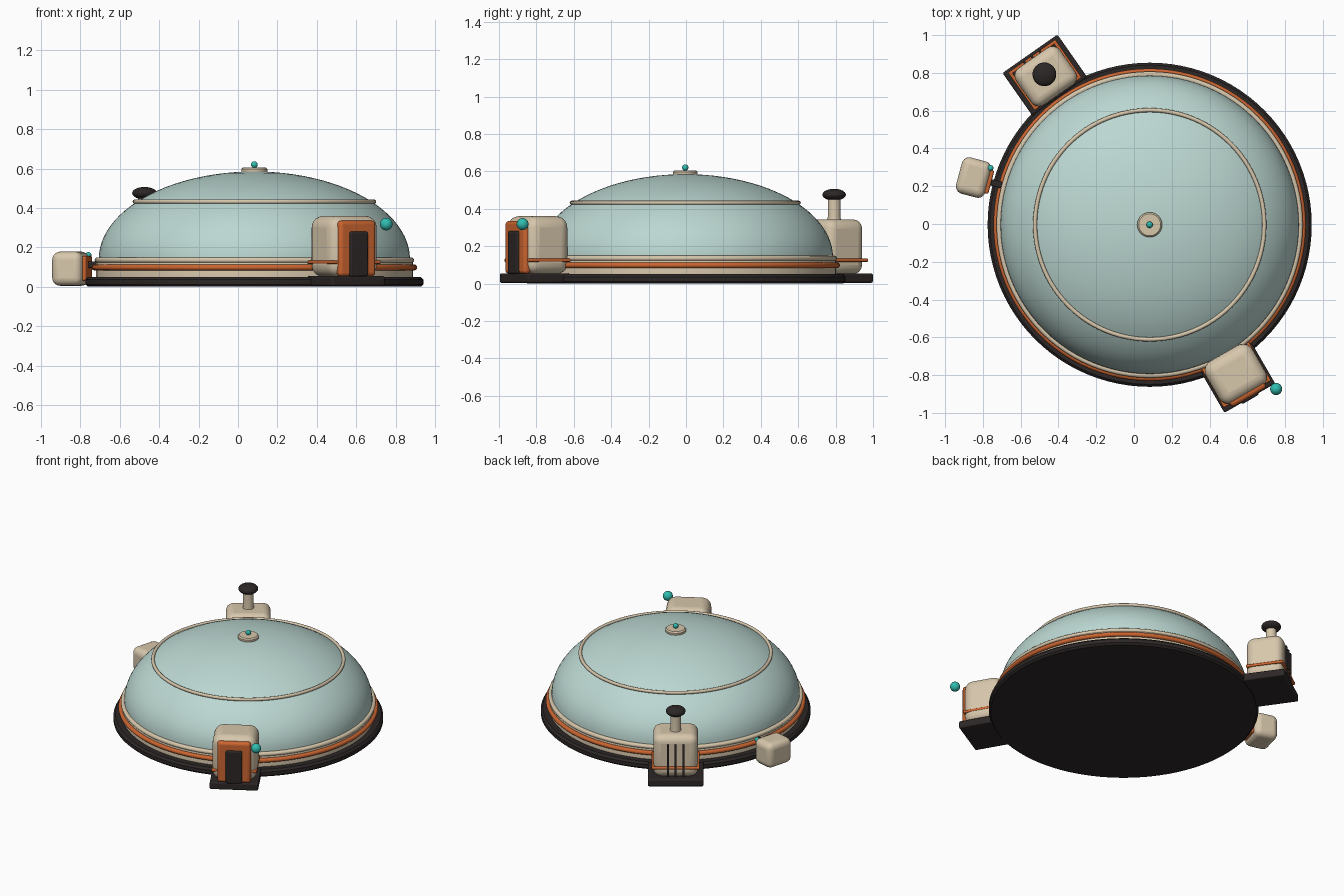
import bpy, bmesh, math
from mathutils import Matrix, Vector

if "Cube" in bpy.data.objects:
    bpy.data.objects.remove(bpy.data.objects["Cube"], do_unlink=True)

HUB = Vector((0.083, -0.004, 0))


def material(name, rgb):
    m = bpy.data.materials.new(name)
    m.use_nodes = True
    m.diffuse_color = (*rgb, 1)
    m.node_tree.nodes["Principled BSDF"].inputs["Base Color"].default_value = (*rgb, 1)
    return m


DOME = material("pale_blue", (0.50, 0.68, 0.64))
CREAM = material("cream", (0.68, 0.57, 0.41))
ORANGE = material("orange", (0.60, 0.13, 0.03))
DARK = material("charcoal", (0.026, 0.02, 0.02))
TEAL = material("teal", (0.03, 0.50, 0.43))


def finish(name, bm, mat, angle=0, radius=0, bevel=0):
    """Turn a bmesh into a smooth object placed around the hub."""
    bmesh.ops.recalc_face_normals(bm, faces=bm.faces)
    mesh = bpy.data.meshes.new(name)
    bm.to_mesh(mesh)
    bm.free()
    obj = bpy.data.objects.new(name, mesh)
    bpy.context.collection.objects.link(obj)
    mesh.materials.append(mat)
    turn = Matrix.Rotation(math.radians(angle), 4, "Z")
    obj.matrix_world = Matrix.Translation(HUB) @ turn @ Matrix.Translation((radius, 0, 0))
    if bevel:
        mod = obj.modifiers.new("rounding", "BEVEL")
        mod.width = bevel
        mod.segments = 5
    bpy.ops.object.select_all(action="DESELECT")
    obj.select_set(True)
    bpy.context.view_layer.objects.active = obj
    bpy.ops.object.shade_smooth_by_angle(angle=math.radians(40))
    return obj


def lathe(name, profile, mat, angle=0, radius=0, steps=96, closed=False):
    """Spin (radius, height) points about the vertical axis."""
    bm = bmesh.new()
    verts = [bm.verts.new((r, 0, z)) for r, z in profile]
    pairs = list(zip(verts, verts[1:]))
    if closed:
        pairs.append((verts[-1], verts[0]))
    edges = [bm.edges.new(p) for p in pairs]
    bmesh.ops.spin(bm, geom=verts + edges, axis=(0, 0, 1), cent=(0, 0, 0),
                   angle=math.tau, steps=steps)
    bmesh.ops.remove_doubles(bm, verts=bm.verts, dist=1e-5)
    return finish(name, bm, mat, angle, radius)


def hoop(name, radius, z, thick, mat):
    ring = [(radius + thick * math.cos(a * math.tau / 12),
             z + thick * math.sin(a * math.tau / 12)) for a in range(12)]
    return lathe(name, ring, mat, closed=True)


def ball(name, size, z, mat, angle=0, radius=0, side=0, squash=1):
    bm = bmesh.new()
    bmesh.ops.create_uvsphere(bm, u_segments=24, v_segments=16, radius=size)
    bmesh.ops.scale(bm, vec=(1, 1, squash), verts=bm.verts)
    bmesh.ops.translate(bm, vec=(0, side, z), verts=bm.verts)
    return finish(name, bm, mat, angle, radius)


def box(name, angle, near, far, width, low, high, mat, bevel=0, side=0):
    """Box reaching from near to far out from the hub in a given direction."""
    bm = bmesh.new()
    bmesh.ops.create_cube(bm, size=1)
    bmesh.ops.scale(bm, vec=(far - near, width, high - low), verts=bm.verts)
    bmesh.ops.translate(bm, vec=(0, side, (low + high) / 2), verts=bm.verts)
    return finish(name, bm, mat, angle, (near + far) / 2, bevel)


def band(name, angle, near, far, width, z, thick):
    """Square-cornered trim around an annex, made of four bars."""
    low, high = z - thick / 2, z + thick / 2
    for end, r in (("inner", near), ("outer", far - thick)):
        box(f"{name}_{end}", angle, r, r + thick, width, low, high, ORANGE, 0.006)
    for end, s in (("left", 1), ("right", -1)):
        box(f"{name}_{end}", angle, near, far, thick, low, high, ORANGE, 0.006,
            s * (width - thick) / 2)


# Main dome on its round foundation
lathe("foundation", [(0, 0), (0.845, 0), (0.858, 0.012), (0.858, 0.036),
                     (0.845, 0.05), (0, 0.05)], DARK)
lathe("plinth", [(0, 0.045), (0.805, 0.045), (0.805, 0.135),
                 (0.80, 0.147), (0.78, 0.15), (0, 0.15)], CREAM)
hoop("orange_trim", 0.812, 0.098, 0.015, ORANGE)
hoop("cream_trim", 0.797, 0.135, 0.014, CREAM)
arc = [i * math.pi / 48 for i in range(25)]
lathe("dome", [(0.79 * math.cos(a), 0.14 + 0.445 * math.sin(a)) for a in arc], DOME)
hoop("dome_seam", 0.607, 0.432, 0.011, CREAM)
lathe("top_cap", [(0, 0.575), (0.062, 0.575), (0.066, 0.583), (0.066, 0.597),
                  (0.058, 0.605), (0, 0.605)], CREAM, steps=48)
ball("top_light", 0.017, 0.62, TEAL)

# Entrance annex
A = -60
box("entrance_base", A, 0.80, 1.06, 0.31, 0.004, 0.055, DARK, 0.01)
box("entrance_body", A, 0.785, 1.04, 0.285, 0.05, 0.36, CREAM, 0.06)
band("entrance_band", A, 0.785, 1.035, 0.29, 0.125, 0.018)
box("entrance_frame", A, 1.01, 1.056, 0.215, 0.052, 0.335, ORANGE, 0.02)
box("entrance_door", A, 1.04, 1.068, 0.105, 0.052, 0.28, DARK, 0.01)
ball("entrance_light", 0.032, 0.318, TEAL, A, 1.088, 0.145)

# Vent annex with chimney
B = 125
box("vent_base", B, 0.83, 1.105, 0.355, 0.004, 0.055, DARK, 0.01)
box("vent_body", B, 0.84, 1.078, 0.285, 0.05, 0.343, CREAM, 0.05)
band("vent_band", B, 0.845, 1.09, 0.305, 0.125, 0.018)
for i in (-1, 0, 1):
    box(f"vent_fin_{i + 2}", B, 1.06, 1.09, 0.013, 0.07, 0.29, DARK, 0, i * 0.05)
lathe("chimney", [(0, 0.33), (0.037, 0.33), (0.034, 0.36), (0.034, 0.45), (0, 0.45)],
      CREAM, B, 0.972, 32)
ball("chimney_cap", 0.063, 0.475, DARK, B, 0.972, squash=0.5)

# Small side pod linked to the dome
C = 165
box("pod_body", C, 0.885, 1.045, 0.198, 0.005, 0.178, CREAM, 0.04)
box("pod_panel", C, 0.868, 0.892, 0.13, 0.03, 0.155, ORANGE, 0.01)
box("pod_link", C, 0.79, 0.872, 0.034, 0.095, 0.128, DARK, 0.008)
ball("pod_light", 0.016, 0.16, TEAL, C, 0.892, -0.072)
